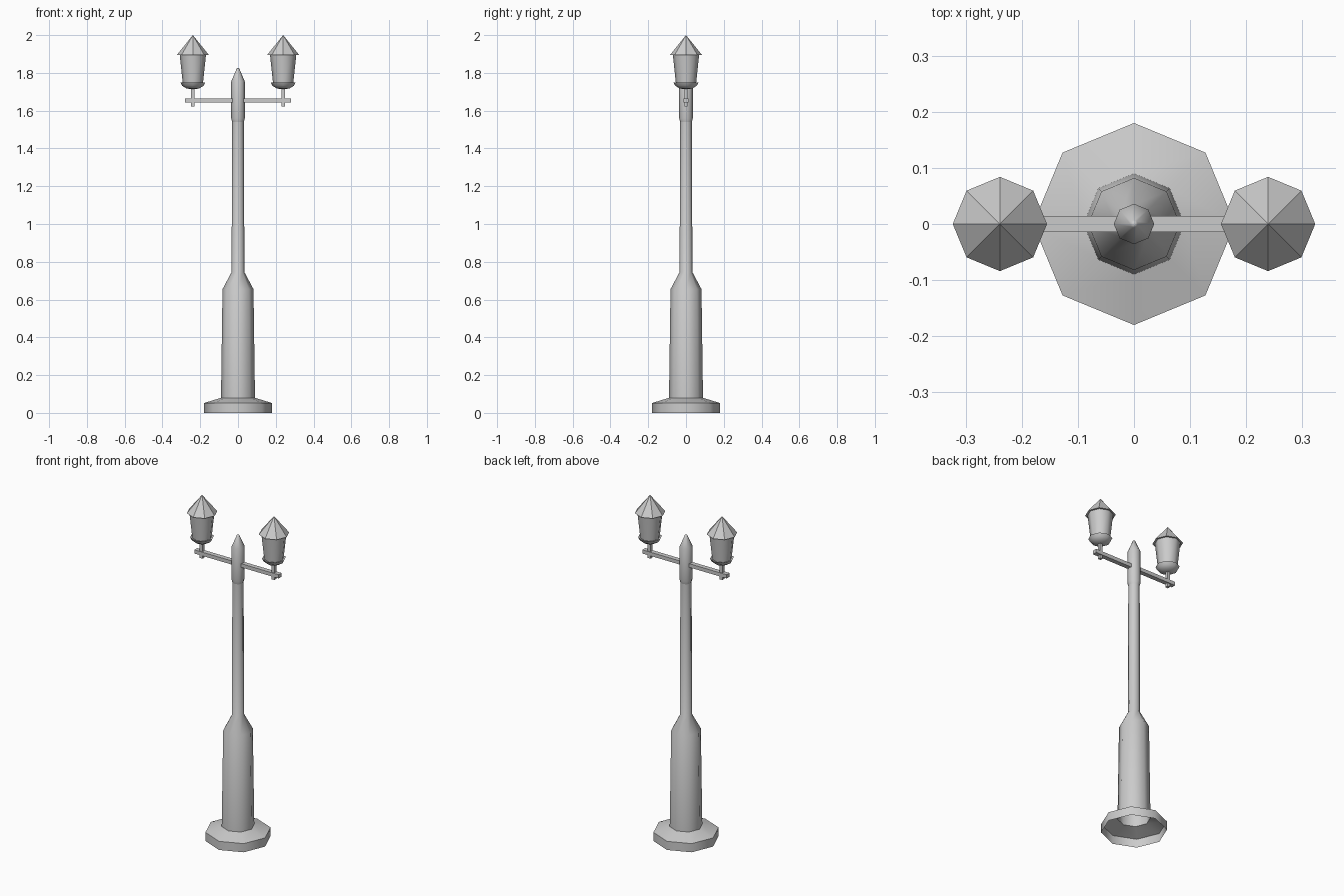
import bpy, bmesh, math
from mathutils import Vector

cube = bpy.data.objects.get("Cube")
if cube:
    bpy.data.objects.remove(cube, do_unlink=True)

grey = bpy.data.materials.new("painted grey metal")
grey.use_nodes = True
colour = (0.6, 0.6, 0.6, 1)
grey.diffuse_color = colour
grey.node_tree.nodes["Principled BSDF"].inputs["Base Color"].default_value = colour


def finish(name, bm, smooth=None):
    mesh = bpy.data.meshes.new(name)
    bm.to_mesh(mesh)
    bm.free()
    mesh.materials.append(grey)
    obj = bpy.data.objects.new(name, mesh)
    bpy.context.collection.objects.link(obj)
    if smooth:
        bpy.ops.object.select_all(action="DESELECT")
        obj.select_set(True)
        bpy.context.view_layer.objects.active = obj
        bpy.ops.object.shade_smooth_by_angle(angle=math.radians(smooth))
    return obj


def turned(name, profile, x=0, smooth=None, sides=8):
    """Faceted surface of revolution from (radius, height) pairs."""
    bm = bmesh.new()
    rings = []
    for r, z in profile:
        if r == 0:
            rings.append([bm.verts.new((x, 0, z))] * sides)
        else:
            rings.append([bm.verts.new((x + r * math.cos(math.tau * i / sides),
                                        r * math.sin(math.tau * i / sides), z))
                          for i in range(sides)])
    for low, high in zip(rings, rings[1:]):
        for i in range(sides):
            j = (i + 1) % sides
            corners = dict.fromkeys((low[i], low[j], high[j], high[i]))
            bm.faces.new(list(corners))
    return finish(name, bm, smooth)


def box(name, centre, size):
    bm = bmesh.new()
    bmesh.ops.create_cube(bm, size=1)
    for v in bm.verts:
        v.co = Vector(a * s + c for a, s, c in zip(v.co, size, centre))
    return finish(name, bm)


# Hollow foot and stepped post
turned("foot", [(0.18, 0), (0.18, 0.052), (0.09, 0.08)], smooth=50)
turned("post", [(0.09, 0.08), (0.082, 0.655), (0.034, 0.745), (0.031, 1.54)], smooth=50)
turned("post_cap", [(0.031, 1.54), (0.036, 1.56), (0.036, 1.755),
                    (0.007, 1.822), (0, 1.828)], smooth=50)

# Cross arm
box("cross_arm", (0, 0, 1.653), (0.56, 0.028, 0.022))

# Pair of lanterns
for side, x in (("left", 0.239), ("right", -0.239)):
    box(side + "_stem", (x, 0, 1.672), (0.018, 0.018, 0.1))
    turned(side + "_lantern_cup", [(0, 1.712), (0.035, 1.718), (0.057, 1.732), (0.066, 1.75),
                                   (0.052, 1.746)], x, 50)
    turned(side + "_lantern_body", [(0.053, 1.74), (0.07, 1.9)], x, 50)
    turned(side + "_lantern_roof", [(0.06, 1.899), (0.084, 1.896), (0, 2.0)], x)
